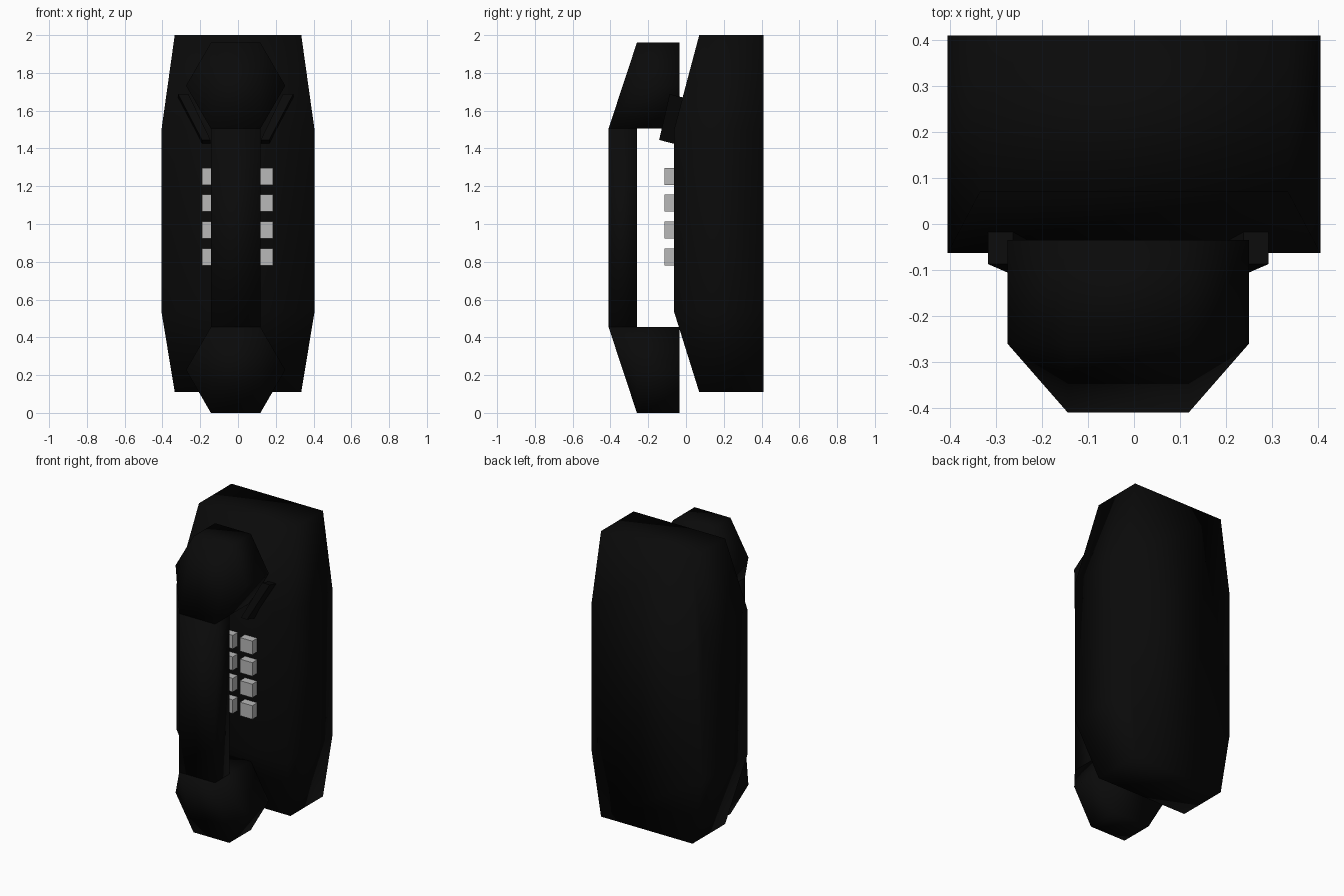
import bpy, bmesh, math
from mathutils import Vector

if "Cube" in bpy.data.objects:
    bpy.data.objects.remove(bpy.data.objects["Cube"])


def material(name, value):
    m = bpy.data.materials.new(name)
    m.diffuse_color = (value, value, value, 1)
    m.use_nodes = True
    m.node_tree.nodes["Principled BSDF"].inputs["Base Color"].default_value = m.diffuse_color
    return m


BLACK = material("black_plastic", 0.003)
GREY = material("light_grey", 0.48)
CX = -0.0125          # the handset hangs slightly left of centre


def hull(name, points, mat, smooth=False):
    """Convex solid around a few points."""
    bm = bmesh.new()
    for p in points:
        bm.verts.new(p)
    bmesh.ops.convex_hull(bm, input=bm.verts)
    bmesh.ops.dissolve_limit(bm, angle_limit=0.01, verts=bm.verts, edges=bm.edges)
    bmesh.ops.recalc_face_normals(bm, faces=bm.faces)
    for f in bm.faces:
        f.smooth = smooth
    me = bpy.data.meshes.new(name)
    bm.to_mesh(me)
    bm.free()
    me.materials.append(mat)
    ob = bpy.data.objects.new(name, me)
    bpy.context.collection.objects.link(ob)
    return ob


def box(name, x0, x1, y0, y1, z0, z1, mat, smooth=False):
    return hull(name, [(x, y, z) for x in (x0, x1) for y in (y0, y1) for z in (z0, z1)], mat, smooth)


# wall body: rectangular sections, flat back, front sloping away at both ends
sections = [(0.11, 0.335, 0.07), (0.535, 0.405, -0.063), (1.5, 0.405, -0.063), (2.0, 0.335, 0.07)]
hull("phone_body", [(s * w, y, z) for z, w, f in sections for s in (-1, 1) for y in (f, 0.41)],
     BLACK, True)

# handset: grip bar and two hexagonal ends tapering into it
R, H = 0.2625, 0.2275
box("handset_grip", CX - R / 2, CX + R / 2, -0.41, -0.26, 0.455, 1.505, BLACK, True)
for name, zc, z_grip in (("handset_mouthpiece", H, 0.455), ("handset_earpiece", 1.96 - H, 1.505)):
    pts = [(CX + R * math.cos(a), y, zc + R * math.sin(a))
           for a in [i * math.pi / 3 for i in range(6)] for y in (-0.035, -0.26)]
    pts += [(CX + s * R / 2, -0.41, z_grip) for s in (-1, 1)]
    hull(name, pts, BLACK, True)

# cradle prongs: slanted bars lying on the sloped upper front
for side, s in (("left", -1), ("right", 1)):
    pts = []
    for y, z, xa, xb in ((-0.01, 1.668, 0.25, 0.305), (-0.065, 1.425, 0.133, 0.178)):
        for out in (0, 1):
            for x in (xa, xb):
                pts.append((CX + s * x, y - 0.077 * out, z + 0.02 * out))
    hull("cradle_prong_" + side, pts, BLACK)

# keypad: three columns by four rows
for c in range(3):
    for r in range(4):
        x, z = -0.003 + (c - 1) * 0.143, 0.825 + r * 0.1425
        box(f"key_{c}_{r}", x - 0.045, x + 0.045, -0.115, -0.05, z - 0.045, z + 0.045, GREY)
